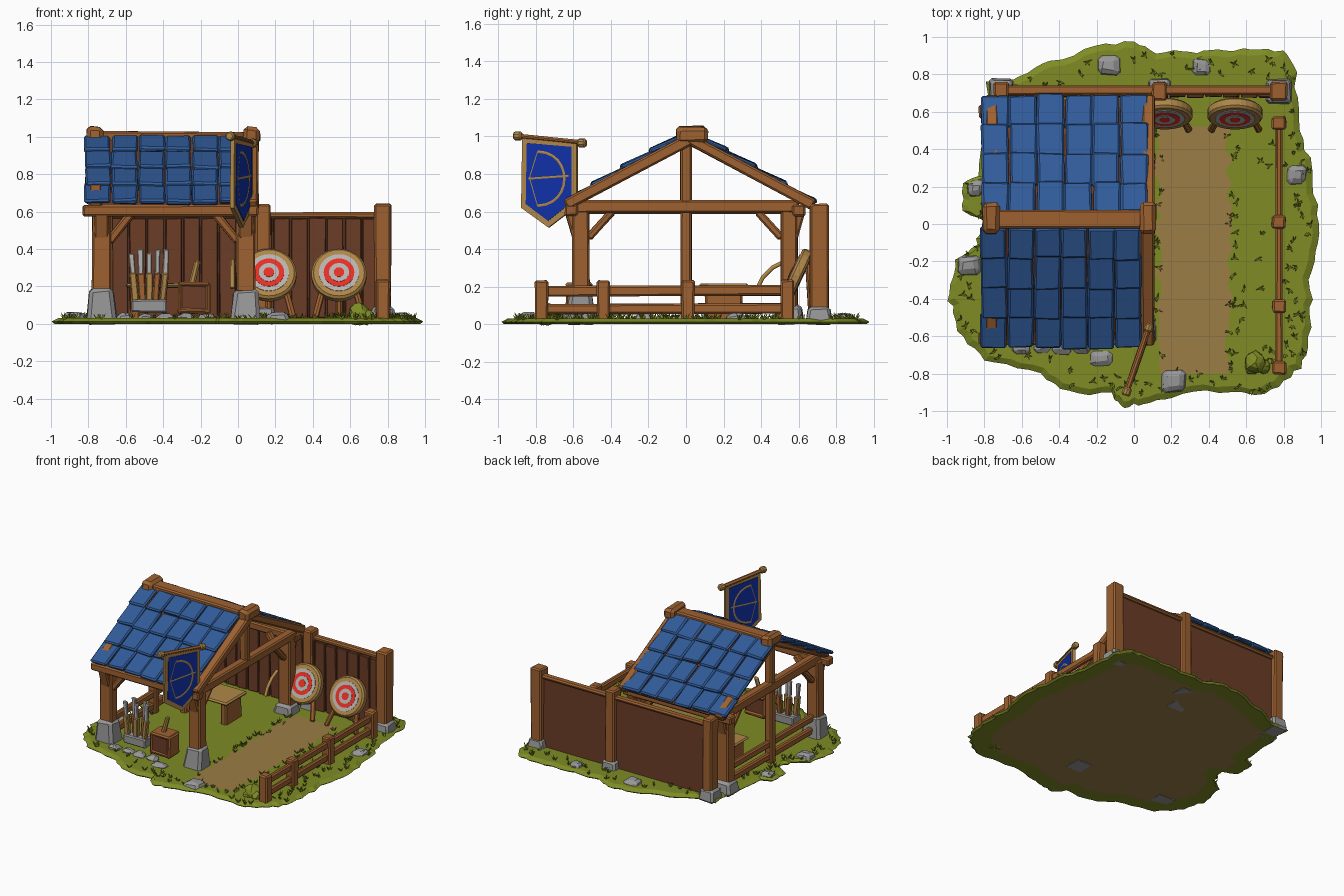
import bpy, bmesh, math, random
from mathutils import Vector as V, Matrix

if "Cube" in bpy.data.objects:
    bpy.data.objects.remove(bpy.data.objects["Cube"])
random.seed(4)
R = random.uniform

def material(name, r, g, b):
    m = bpy.data.materials.new(name)
    m.diffuse_color = (r, g, b, 1)
    m.use_nodes = True
    m.node_tree.nodes["Principled BSDF"].inputs["Base Color"].default_value = m.diffuse_color
    return m

GRASS = material("grass_green", .21, .26, .018)
WOOD = material("warm_wood", .34, .12, .03)
DARK = material("dark_wood", .15, .047, .02)
ROOF = material("roof_blue", .03, .105, .32)
FLAG = material("banner_blue", .005, .03, .38)
DIRT = material("path_dirt", .33, .205, .06)
STONE = material("stone_grey", .31, .31, .31)
GOLD = material("straw_gold", .43, .24, .065)
RED = material("target_red", .8, .03, .018)
PALE = material("pale_grey", .47, .45, .43)

def make(name, verts, faces, mats, bev=0, segs=1):
    me = bpy.data.meshes.new(name)
    me.from_pydata([tuple(v) for v in verts], [], faces)
    bm = bmesh.new(); bm.from_mesh(me)
    bmesh.ops.recalc_face_normals(bm, faces=bm.faces)
    bm.to_mesh(me); bm.free()
    for m in (mats if isinstance(mats, list) else [mats]):
        me.materials.append(m)
    ob = bpy.data.objects.new(name, me)
    bpy.context.collection.objects.link(ob)
    if bev:
        b = ob.modifiers.new("bevel", 'BEVEL')
        b.width, b.segments = bev, segs
    return ob

def beam(name, p, q, w, h, mat=WOOD, taper=1, bev=.01, jit=.003):
    # squared timber or block from p to q; w is sideways, h is the other way
    p, q = V(p), V(q)
    d = (q - p).normalized()
    side = V((1, 0, 0)) if abs(d.z) > .95 else d.cross(V((0, 0, 1))).normalized()
    up = side.cross(d)
    vs = [c + side*(sx*w/2*k) + up*(sy*h/2*k) + V((R(-jit, jit), R(-jit, jit), R(-jit, jit)))
          for c, k in ((p, 1), (q, taper)) for sx, sy in ((-1, -1), (1, -1), (1, 1), (-1, 1))]
    fs = [(0, 1, 2, 3), (4, 5, 6, 7)] + [(i, (i+1) % 4, (i+1) % 4+4, i+4) for i in range(4)]
    return make(name, vs, fs, mat, bev)

def rock(name, x, y, w, d, h, z=.01):
    return beam(name, (x, y, z), (x+R(-.01, .01), y, z+h), w, d, STONE, .7, .018, .01)

def disc(name, c, n, r, depth, mat, bev=0, sides=28):
    n = V(n).normalized()
    rot = n.to_track_quat('Z', 'Y')
    vs = [V(c) + rot @ V((r*math.cos(t*math.tau/sides), r*math.sin(t*math.tau/sides), z))
          for z in (-depth/2, depth/2) for t in range(sides)]
    fs = [tuple(range(sides)), tuple(range(sides, 2*sides))]
    fs += [(i, (i+1) % sides, (i+1) % sides+sides, i+sides) for i in range(sides)]
    return make(name, vs, fs, mat, bev)

def tube(name, pts, r, mat):
    cu = bpy.data.curves.new(name, 'CURVE')
    cu.dimensions, cu.bevel_depth, cu.bevel_resolution, cu.use_fill_caps = '3D', r, 1, True
    s = cu.splines.new('POLY'); s.points.add(len(pts)-1)
    for pt, co in zip(s.points, pts):
        pt.co = (*co, 1)
    cu.materials.append(mat)
    ob = bpy.data.objects.new(name, cu)
    bpy.context.collection.objects.link(ob)
    return ob

# grassy island: ragged outline, dirt underside
shape = [(0, .98), (.12, .92), (.3, .91), (.45, .94), (.62, .92), (.8, .93), (.86, .8), (.88, .55), (.93, .35),
         (.97, .1), (.98, -.1), (.94, -.3), (.95, -.5), (.92, -.7), (.84, -.82), (.7, -.91), (.45, -.89), (.2, -.92),
         (.05, -.97), (-.05, -.97), (-.12, -.91), (-.35, -.89), (-.5, -.8), (-.75, -.74), (-.9, -.65), (-.97, -.48),
         (-.99, -.33), (-.95, -.19), (-.84, -.11), (-.8, .02), (-.92, .07), (-.92, .2), (-.84, .26), (-.81, .5),
         (-.78, .75), (-.6, .78), (-.45, .87), (-.2, .94)]
edge = []
for i, a in enumerate(shape):
    b = shape[(i+1) % len(shape)]
    for k in range(4):
        p = V(a).lerp(V(b), k/4)
        edge.append(p * (1 + R(-.012, .018)))
N = len(edge)
rings = [(.86, 0), (.985, 0), (1, .012), (.965, .03)]
gv = [(p.x*s, p.y*s, z) for s, z in rings for p in edge]
gf = [tuple(range(N)), tuple(range(3*N, 4*N))]
gf += [(k*N+i, k*N+(i+1) % N, (k+1)*N+(i+1) % N, (k+1)*N+i) for k in range(3) for i in range(N)]
ground = make("ground", gv, gf, [GRASS, DIRT])
ground.data.polygons[0].material_index = 1

# worn dirt lane with wavy edges
ys = [-.8 + .06*i for i in range(23)]
lane = [(.13+R(-.025, .02), y, .034) for y in ys] + [(.51+R(-.025, .02), y, .034) for y in reversed(ys)]
make("dirt_lane", lane, [tuple(range(len(lane)))], DIRT)

# grass tufts along the rim and beside the lane
spots = [p*R(.86, .98) for p in random.sample(edge, 110)]
spots += [V((random.choice((.12, .52)) + R(-.03, .03), R(-.8, .5))) for _ in range(45)]
spots += [V((R(.55, .9), R(-.7, .5))) for _ in range(25)]
tv, tf = [], []
for s in spots:
    for k in range(4):
        a, h, n = R(0, 6.28), R(.015, .035), len(tv)
        for j in range(3):
            t = a + j*2.094
            tv.append((s.x+.008*math.cos(t), s.y+.008*math.sin(t), .022))
        tv.append((s.x+.025*math.cos(a), s.y+.025*math.sin(a), .03+h))
        tf += [(n, n+1, n+3), (n+1, n+2, n+3), (n+2, n, n+3)]
make("grass_tufts", tv, tf, GRASS)

# loose rocks, paving slabs and a bush
for x, y, w, d, h in [(-.13, .85, .13, .12, .05), (.36, .84, .1, .09, .04), (.87, .26, .11, .11, .05),
                      (-.88, -.22, .14, .12, .05), (-.85, .19, .1, .1, .05), (-.18, -.72, .14, .09, .04),
                      (.21, -.84, .15, .13, .05)]:
    rock("loose_rock", x, y, w, d, h)
for i in range(4):
    rock("paving_slab", -.6+.105*i, -.655, .11, .09, .045)
for x, y, r in ((.65, -.74, .06), (.69, -.76, .04), (.63, -.77, .035)):
    bm = bmesh.new()
    bmesh.ops.create_icosphere(bm, subdivisions=2, radius=r)
    me = bpy.data.meshes.new("bush")
    for v in bm.verts:
        v.co = v.co*R(.85, 1.15) + V((x, y, r*.9))
    bm.to_mesh(me); bm.free(); me.materials.append(GRASS)
    bpy.context.collection.objects.link(bpy.data.objects.new("bush", me))

# shelter frame: corner posts on stone feet
for x in (-.73, .04):
    for y, foot in ((-.56, .19), (.55, .1)):
        beam("post_foot", (x, y, .0), (x, y, foot), .17, .16, STONE, .74, .02, .008)
        beam("corner_post", (x, y, foot-.02), (x, y, .62), .1, .09)
        s = 1 if y < 0 else -1
        beam("side_brace", (x, y+s*.04, .46), (x, y+s*.17, .6), .05, .04)
        beam("eave_bracket", (x, y-s*.02, .46), (x, y-s*.06, .6), .08, .05)
        e = 1 if x < 0 else -1
        beam("eave_brace", (x+e*.04, y, .44), (x+e*.17, y, .6), .05, .045)
for y in (-.61, .6):
    beam("eave_beam", (-.83, y, .605), (.11, y, .605), .07, .06)
for x in (-.73, .06):
    beam("tie_beam", (x, -.6, .625), (x, .6, .625), .07, .07)
    beam("king_post", (x, 0, .02 if x < 0 else .62), (x, 0, .96), .06, .06)
for x in (-.76, .075):
    beam("front_rafter", (x, -.64, .635), (x, .02, .985), .07, .06)
    beam("back_rafter", (x, .68, .635), (x, .02, .985), .07, .06)
beam("ridge_beam", (-.77, .025, 1.0), (.09, .025, .99), .1, .065)
for x in (-.76, .075):
    beam("ridge_cap", (x-.045, .03, 1.01), (x+.045, .03, 1.01), .17, .09, bev=.02, jit=.008)

# roof: boarding plus rows of heavy slates
for side, y0, y1, xr in (("front", -.02, -.655, .04), ("back", .06, .685, .075)):
    top, bot = V((0, y0, 1.0)), V((0, y1, .635))
    d = (bot-top).normalized()
    nrm = V((0, -d.z, d.y)) if d.y > 0 else V((0, d.z, -d.y))
    mid = (top+bot)/2 - nrm*.018
    beam(side+"_roof_boards", (-.8, mid.y, mid.z), (xr-.01, mid.y, mid.z), (bot-top).length-.03, .012, DARK, bev=0, jit=0) \
        .matrix_world = Matrix.Translation(mid) @ Matrix.Rotation(math.atan2(d.z, d.y) if d.y > 0 else
                        math.atan2(-d.z, -d.y), 4, 'X') @ Matrix.Translation(-mid)
    L, rows, cols = (bot-top).length, 4, 6
    w = (xr+.82)/cols
    for r in range(rows):
        for c in range(cols):
            x = -.82 + w*(c+.5) + R(-.005, .005)
            a = top + d*(L*r/rows-.02*(r > 0)) + nrm*(-.004)
            b = top + d*(L*(r+1)/rows + R(-.012, .008)) + nrm*.016
            beam(side+"_slate", (x, a.y, a.z), (x, b.y, b.z), w-.004, .03, ROOF, 1, .01, .005)

# back palisade wall
n = 15
for i in range(n):
    x = -.68 + 1.44*(i+.5)/n
    beam("wall_plank", (x, .69+R(-.006, .006), .03), (x, .69+R(-.006, .006), .565), 1.44/n-.008, .025, DARK, bev=.004)
beam("wall_back_panel", (.04, .712, .025), (.04, .712, .565), 1.46, .016, DARK, bev=0, jit=0)
beam("wall_top_rail", (-.72, .715, .58), (.78, .715, .58), .05, .03)
for x, w in ((-.71, .08), (.135, .08), (.775, .09)):
    beam("wall_post_foot", (x, .71, 0), (x, .71, .09), w+.05, .14, STONE, .8, .015, .006)
    beam("wall_post", (x, .71, .07), (x, .71, .64), w, .1)

# low fences: right boundary and left side of shelter
for y in (-.77, -.44, .01, .54):
    beam("fence_post", (.775, y, .01), (.775, y, .235), .075, .07)
for z in (.08, .175):
    beam("fence_rail", (.775, -.77, z), (.775, .55, z+.005), .035, .055)
    beam("left_rail", (-.73, -.54, z), (-.73, .55, z+.005), .04, .055)

# straw targets on leaning stands
tilt = math.radians(25)
nv = V((0, -math.cos(tilt), math.sin(tilt)))
for x in (.165, .54):
    c = V((x, .59, .26))
    disc("target_straw", c, nv, .148, .06, GOLD, .012)
    for k, (r, m) in enumerate(((.108, PALE), (.082, RED), (.054, PALE), (.028, RED))):
        disc("target_ring", c+nv*(.031+.002*k), nv, r, .005, m)
    for s in (-1, 1):
        beam("target_leg", (x+s*.13, .5, .03), (x+s*.04, .655, .36), .035, .03)
    beam("target_prop", (x, .67, .03), (x, .65, .33), .035, .03)

# banner: hanging pole, gold frame, blue cloth, bow emblem
A, B = V((-.03, -.87, 0)), V((.07, -.58, 0))
U = (B-A).normalized(); W = U.cross(V((0, 0, 1))); LEN = (B-A).length
def on_banner(u, z, off=0):
    return A + U*(u*LEN) + V((0, 0, z)) + W*off
def plate(name, prof, t, mat):
    k = len(prof)
    vs = [on_banner(u, z, o) for o in (-t/2, t/2) for u, z in prof]
    make(name, vs, [tuple(range(k)), tuple(range(k, 2*k))] +
         [(i, (i+1) % k, (i+1) % k+k, i+k) for i in range(k)], mat)
plate("banner_frame", [(0, .99), (1, .965), (1, .63), (.48, .515), (-.02, .62)], .022, GOLD)
plate("banner_cloth", [(.09, .965), (.91, .945), (.91, .65), (.48, .55), (.07, .64)], .03, FLAG)
beam("banner_pole", on_banner(-.06, 1.0), on_banner(1.06, .968), .03, .03)
for u, z in ((-.09, 1.003), (1.09, .965)):
    p = on_banner(u, z)
    disc("pole_knob", p, U, .026, .045, GOLD, .014, 10)
arc = [on_banner(.22+.56*math.cos(t)**.8, .775+.145*math.sin(t)) for t in [(-1.5+.25*i) for i in range(13)]]
tube("emblem_bow", arc, .019, GOLD)
tube("emblem_string", [arc[0], on_banner(.14, .78), arc[-1]], .0165, GOLD)
tube("emblem_arrow", [on_banner(.12, .775), on_banner(.86, .79)], .018, GOLD)

# arrow rack
beam("rack_tray", (-.475, -.56, .06), (-.475, -.56, .13), .19, .1, STONE, 1, .008)
for i in range(5):
    x, lean = -.545+.035*i, (i-2)*.008
    y = -.56 + (.02 if i % 2 else -.02)
    beam("quiver", (x, y, .1), (x+lean, y, .27), .035, .035, WOOD if i % 2 else GOLD, 1.1, .006)
    beam("arrow_fletching", (x+lean, y, .26), (x+lean*1.5, y, .38+R(-.02, .02)), .028, .022, PALE, 1.1, .005)

# tool crate with a leaning handle
beam("crate", (-.235, -.57, .06), (-.235, -.57, .21), .15, .12, DARK, 1, .006)
for z in (.07, .21):
    beam("crate_trim", (-.32, -.57, z), (-.15, -.57, z), .14, .03)
for x in (-.31, -.16):
    beam("crate_corner", (x, -.575, .05), (x, -.575, .22), .025, .13)
beam("tool_handle", (-.25, -.57, .2), (-.215, -.56, .34), .035, .03, GOLD)

# bench and leaning bow inside the shelter
beam("bench_top", (-.6, .2, .205), (-.15, .2, .205), .26, .025, GOLD)
for x in (-.55, -.2):
    beam("bench_leg", (x, .2, .02), (x, .2, .2), .05, .2)
tube("leaning_bow", [(-.03, .38, .19), (-.03, .41, .25), (-.03, .46, .3), (-.03, .53, .335)], .013, GOLD)
